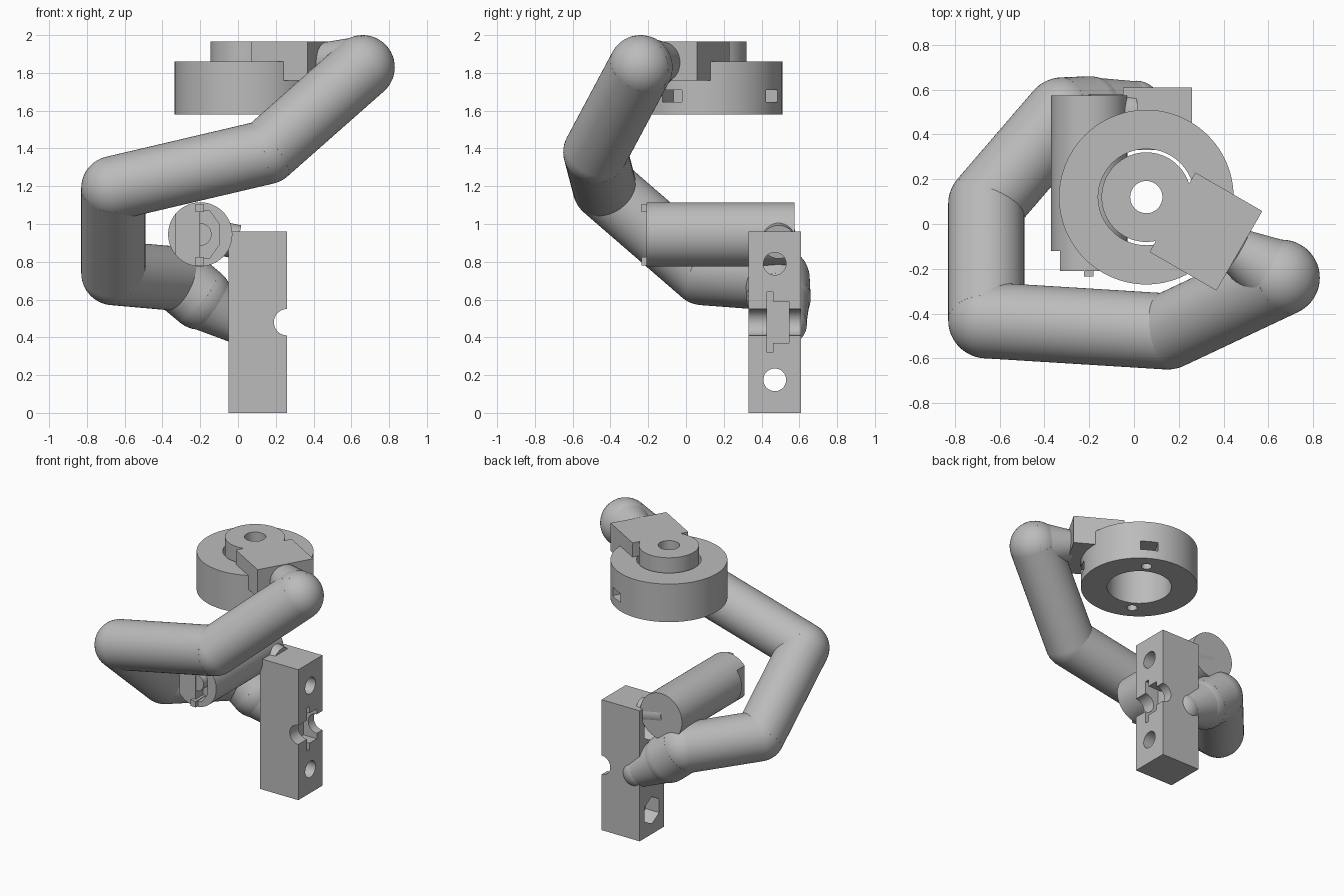
import bpy, bmesh, math
from mathutils import Vector, Matrix

cube = bpy.data.objects.get("Cube")
if cube:
    bpy.data.objects.remove(cube, do_unlink=True)

grey = bpy.data.materials.new("plain grey")
grey.use_nodes = True
grey.diffuse_color = (0.5, 0.5, 0.5, 1)
grey.node_tree.nodes["Principled BSDF"].inputs["Base Color"].default_value = (0.5, 0.5, 0.5, 1)


def rod(bm, a, b, r1, r2=None, seg=48):
    """Cylinder or cone from point a to point b."""
    a, b = Vector(a), Vector(b)
    d = b - a
    turn = d.to_track_quat('Z', 'Y').to_matrix().to_4x4()
    bmesh.ops.create_cone(bm, cap_ends=True, segments=seg, radius1=r1,
                          radius2=r1 if r2 is None else r2, depth=d.length,
                          matrix=Matrix.Translation((a + b) / 2) @ turn)


def ball(bm, p, r):
    bmesh.ops.create_uvsphere(bm, u_segments=48, v_segments=24, radius=r,
                              matrix=Matrix.Translation(p))


def box(bm, lo, hi, frame=Matrix()):
    lo, hi = Vector(lo), Vector(hi)
    bmesh.ops.create_cube(bm, size=1, matrix=frame @ Matrix.Translation((lo + hi) / 2)
                          @ Matrix.Diagonal((*(hi - lo), 1)))


def prism(bm, outline, y0, y1):
    """Extrude an x-z outline along y."""
    face = bm.faces.new([bm.verts.new((x, y0, z)) for x, z in outline])
    ext = bmesh.ops.extrude_face_region(bm, geom=[face])
    moved = [v for v in ext["geom"] if isinstance(v, bmesh.types.BMVert)]
    bmesh.ops.translate(bm, verts=moved, vec=(0, y1 - y0, 0))
    bmesh.ops.recalc_face_normals(bm, faces=bm.faces)


def add(name, shape, *args):
    """Make an object from a function that fills a bmesh."""
    bm = bmesh.new()
    shape(bm, *args)
    mesh = bpy.data.meshes.new(name)
    bm.to_mesh(mesh)
    bm.free()
    mesh.materials.append(grey)
    ob = bpy.data.objects.new(name, mesh)
    bpy.context.collection.objects.link(ob)
    return ob


def cut(target, shape, *args):
    """Subtract a shape and keep only the result."""
    tool = add("cutter", shape, *args)
    tool.hide_render = True
    mod = target.modifiers.new("cut", 'BOOLEAN')
    mod.operation, mod.solver, mod.object = 'DIFFERENCE', 'EXACT', tool
    bpy.context.view_layer.objects.active = target
    bpy.ops.object.modifier_apply(modifier=mod.name)
    bpy.data.objects.remove(tool, do_unlink=True)


parts = []

# Bent arm: straight tubes with ball joints, tapered at both ends
path = [((0.46, -0.12, 1.86), 0.105), ((0.66, -0.24, 1.83), 0.17),
        ((0.15, -0.48, 1.38), 0.17), ((-0.66, -0.43, 1.19), 0.17),
        ((-0.66, 0.09, 0.74), 0.17), ((-0.32, 0.485, 0.71), 0.17),
        ((-0.2, 0.49, 0.61), 0.17), ((0.01, 0.53, 0.47), 0.11)]


def arm(bm):
    for (a, ra), (b, rb) in zip(path, path[1:]):
        rod(bm, a, b, ra, rb, 64)
    for p, r in path[1:]:
        ball(bm, p, r)


parts.append(add("bent_arm", arm))

# Mounting block with side holes, hexagonal recesses and a slotted groove
block = add("mounting_block", box, (-0.05, 0.33, 0), (0.26, 0.61, 0.96))
for z in (0.175, 0.79):
    cut(block, rod, (-0.2, 0.47, z), (0.4, 0.47, z), 0.06)
    cut(block, rod, (-0.2, 0.47, z), (0.06, 0.47, z), 0.1, 0.1, 6)
cut(block, rod, (0.26, 0.2, 0.48), (0.26, 0.8, 0.48), 0.07)
cut(block, box, (0.15, 0.43, 0.32), (0.4, 0.46, 0.64))
cut(block, box, (0.15, 0.455, 0.37), (0.4, 0.545, 0.59))
parts.append(block)

# Horizontal barrel with a flat cut and a half-octagon pocket at the front
barrel = add("barrel", rod, (-0.2, -0.21, 0.945), (-0.2, 0.575, 0.945), 0.17, 0.17, 64)
cut(barrel, box, (-0.5, -0.4, 0.7), (-0.33, -0.12, 1.2))
pocket = [(-0.2, 0.82), (-0.15, 0.82), (-0.1, 0.89), (-0.1, 1.0), (-0.15, 1.07), (-0.2, 1.07)]
cut(barrel, prism, pocket, -0.3, -0.12)
parts.append(barrel)
parts.append(add("barrel_shaft", rod, (-0.2, -0.2, 0.945), (-0.2, 0.1, 0.945), 0.06))
for name, z in (("upper_tab", 1.085), ("lower_tab", 0.803)):
    parts.append(add(name, box, (-0.224, -0.235, z - 0.022), (-0.18, -0.12, z + 0.022)))
parts.append(add("barrel_connector", rod, (-0.2, 0.49, 0.945), (0.0, 0.49, 0.905), 0.09))

# Ring with a wide bore, a notch for the bracket, pin holes and side slots
cx, cy = 0.055, 0.12
centre = Matrix.Translation((cx, cy, 0))


def turned(deg):
    return centre @ Matrix.Rotation(math.radians(deg), 4, 'Z')


ring = add("ring", rod, (cx, cy, 1.58), (cx, cy, 1.86), 0.39, 0.39, 96)
cut(ring, rod, (cx, cy, 1.5), (cx, cy, 2), 0.215, 0.215, 96)
for deg in (60, 240):
    p = turned(deg) @ Vector((0.28, 0, 0))
    cut(ring, rod, (p.x, p.y, 1.5), (p.x, p.y, 1.68), 0.035, 0.035, 24)
for deg in (60, -30):
    cut(ring, box, (0.27, -0.06, 1.645), (0.5, 0.06, 1.71), turned(deg))
parts.append(ring)

# Raised inner disc and the bracket that joins it to the arm
disc = add("inner_disc", rod, (cx, cy, 1.82), (cx, cy, 1.965), 0.2, 0.2, 96)
cut(disc, rod, (cx, cy, 1.7), (cx, cy, 2.1), 0.072)
parts.append(disc)
parts.append(add("bracket_plate", box, (0.135, -0.205, 1.86), (0.48, 0.205, 1.965), turned(-30)))
lip = add("bracket_lip", box, (0.3, -0.205, 1.76), (0.48, 0.205, 1.87), turned(-30))
cut(lip, rod, (cx, cy, 1.7), (cx, cy, 2.1), 0.392, 0.392, 96)
parts.append(lip)

# Smooth the round faces and keep the edges crisp
bpy.ops.object.select_all(action='DESELECT')
for ob in parts:
    ob.select_set(True)
bpy.context.view_layer.objects.active = parts[0]
bpy.ops.object.shade_smooth_by_angle(angle=math.radians(30))
